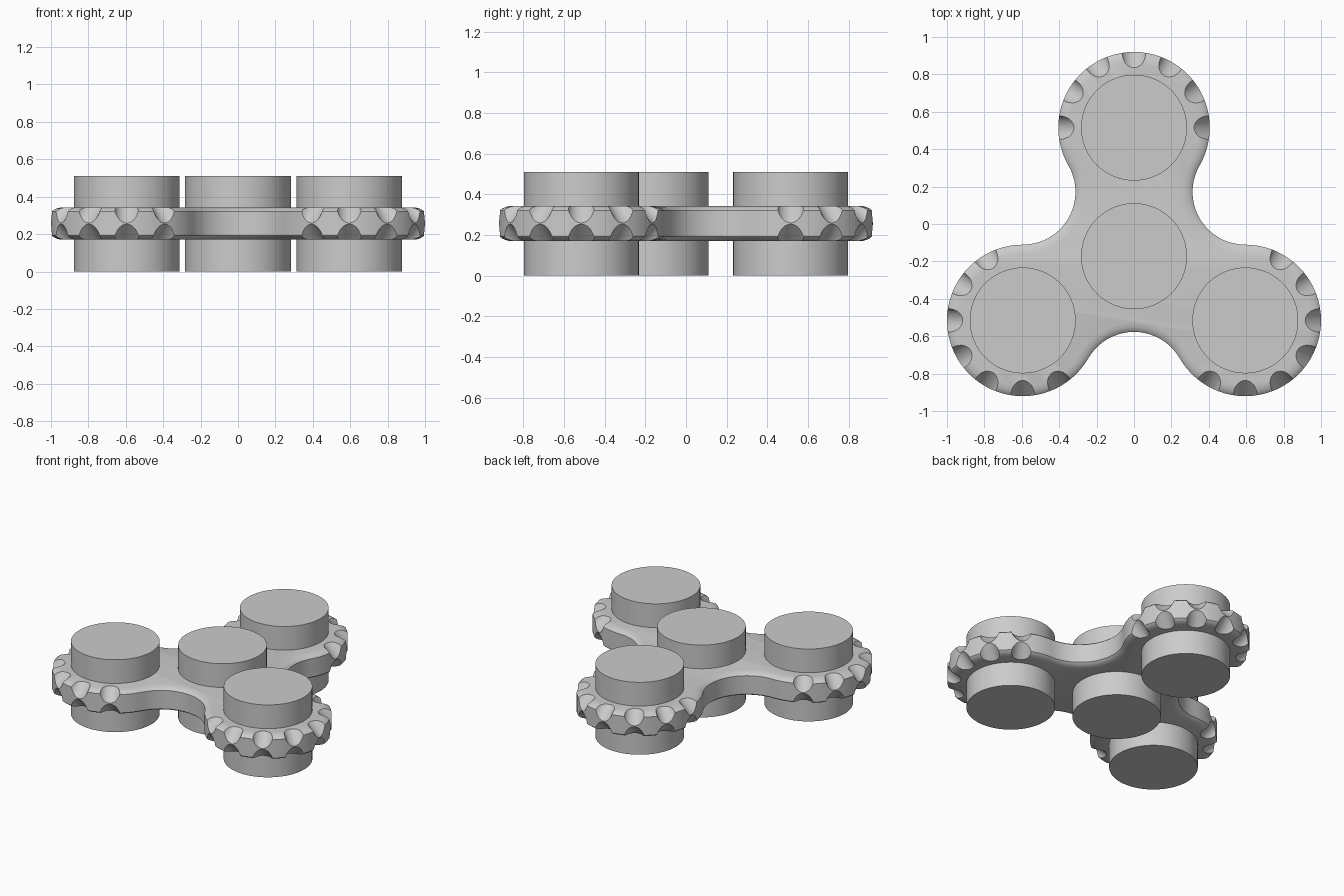
import bpy, bmesh, math
from mathutils import Vector, Matrix

if "Cube" in bpy.data.objects:
    bpy.data.objects.remove(bpy.data.objects["Cube"])

CY = -0.172               # hub centre y
D = 0.687                 # hub to lobe centre
R, F = 0.405, 0.282       # lobe radius, concave fillet radius
Z0, Z1 = 0.17, 0.343      # body bottom and top
DISC_R, DISC_H = 0.283, 0.51
LOBES = [math.radians(a) for a in (90, 210, 330)]

grey = bpy.data.materials.new("light grey")
grey.diffuse_color = (0.6, 0.6, 0.6, 1)
grey.use_nodes = True
grey.node_tree.nodes["Principled BSDF"].inputs["Base Color"].default_value = grey.diffuse_color


def polar(a, r):
    return Vector((math.cos(a) * r, math.sin(a) * r, 0))


def finish(name, bm, smooth=30):
    bmesh.ops.recalc_face_normals(bm, faces=bm.faces)
    me = bpy.data.meshes.new(name)
    bm.to_mesh(me)
    bm.free()
    me.materials.append(grey)
    ob = bpy.data.objects.new(name, me)
    bpy.context.collection.objects.link(ob)
    return ob


def shade(ob, angle):
    bpy.ops.object.select_all(action='DESELECT')
    ob.select_set(True)
    bpy.context.view_layer.objects.active = ob
    bpy.ops.object.shade_smooth_by_angle(angle=math.radians(angle))


def lobe_centre(a):
    return Vector((0, CY, 0)) + polar(a, D)


def outline(inset, z):
    """Three convex lobes joined by tangent concave arcs."""
    pts = []
    for a in LOBES:
        c = lobe_centre(a)
        for i in range(49):
            pts.append(c + polar(a + math.radians(-120 + 5 * i), R - inset))
        b = a + math.pi / 3
        c = lobe_centre(b)
        for i in range(1, 20):
            pts.append(c + polar(b + math.radians(240 - 6 * i), F + inset))
    return [p + Vector((0, 0, z)) for p in pts]


# Body: stacked outlines with softly rounded rims
bm = bmesh.new()
profile = [(0.05, 0), (0.025, 0.006), (0.01, 0.013), (0, 0.022)]
levels = [(d, Z0 + h) for d, h in profile] + [(d, Z1 - h) for d, h in reversed(profile)]
rings = [[bm.verts.new(p) for p in outline(d, z)] for d, z in levels]
n = len(rings[0])
for lo, hi in zip(rings, rings[1:]):
    for i in range(n):
        j = (i + 1) % n
        bm.faces.new((lo[i], lo[j], hi[j], hi[i]))
bm.faces.new(rings[0][::-1])
bm.faces.new(rings[-1])
body = finish("spinner_body", bm)

# Grip notches: slanted cylinders cut from the top and bottom rims
for side, zface in ((1, Z1), (-1, Z0)):
    bm = bmesh.new()
    for a in LOBES:
        for k in range(-3, 4):
            t = a + k * math.pi / 6
            out = polar(t, 1)
            axis = (out - Vector((0, 0, side))).normalized()
            mid = lobe_centre(a) + out * 0.37 + Vector((0, 0, zface + side * 0.05))
            rot = axis.to_track_quat('Z', 'Y').to_matrix().to_4x4()
            bmesh.ops.create_cone(bm, cap_ends=True, segments=32, radius1=0.07, radius2=0.07,
                                  depth=0.26, matrix=Matrix.Translation(mid + axis * 0.03) @ rot)
    cutter = finish("notch_cutter", bm)
    mod = body.modifiers.new("notches", 'BOOLEAN')
    mod.operation, mod.solver, mod.object = 'DIFFERENCE', 'EXACT', cutter
    bpy.context.view_layer.objects.active = body
    bpy.ops.object.modifier_apply(modifier=mod.name)
    bpy.data.objects.remove(cutter)
shade(body, 32)

# Discs: hub cap plus one weight in each lobe
spots = [("hub_disc", Vector((0, CY, 0)))]
spots += [("lobe_disc_%d" % (i + 1), lobe_centre(a)) for i, a in enumerate(LOBES)]
for name, c in spots:
    bm = bmesh.new()
    bmesh.ops.create_cone(bm, cap_ends=True, segments=96, radius1=DISC_R, radius2=DISC_R, depth=DISC_H,
                          matrix=Matrix.Translation(c + Vector((0, 0, DISC_H / 2))))
    shade(finish(name, bm), 30)
